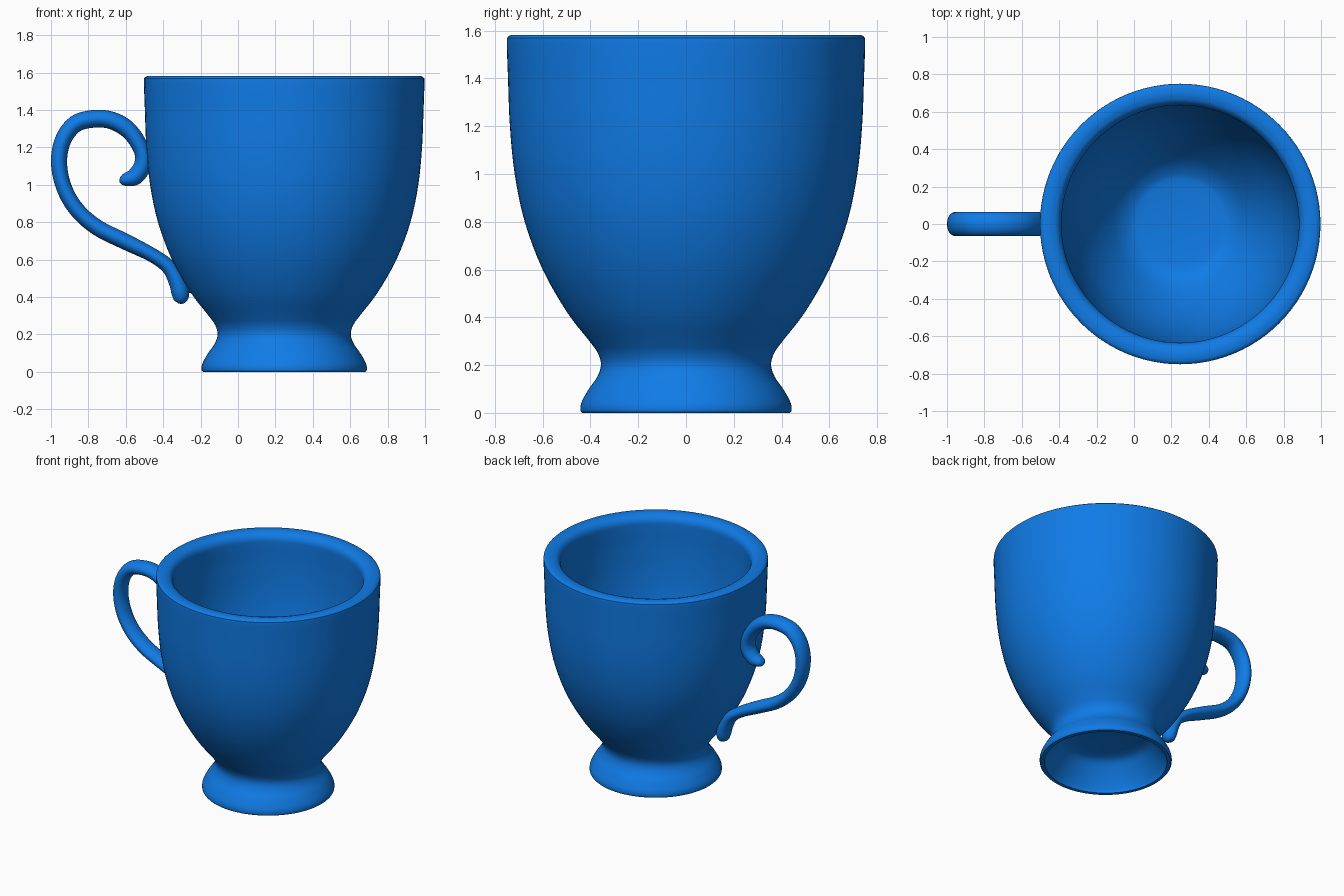
import bpy, bmesh, math
from mathutils import Vector

if "Cube" in bpy.data.objects:
    bpy.data.objects.remove(bpy.data.objects["Cube"])

blue = bpy.data.materials.new("glossy blue")
blue.diffuse_color = (0.005, 0.2, 0.8, 1)
blue.use_nodes = True
blue.node_tree.nodes["Principled BSDF"].inputs["Base Color"].default_value = blue.diffuse_color


def smooth_path(pts, steps):
    """Catmull-Rom interpolation through points of any dimension."""
    out = []
    p = [Vector(a) for a in pts]
    p = [p[0] * 2 - p[1]] + p + [p[-1] * 2 - p[-2]]
    for i in range(1, len(p) - 2):
        a, b, c, d = p[i - 1:i + 3]
        for k in range(steps):
            t = k / steps
            out.append(0.5 * (2 * b + (c - a) * t + (2 * a - 5 * b + 4 * c - d) * t * t
                              + (3 * b - a - 3 * c + d) * t ** 3))
    out.append(p[-2])
    return out


def skin(name, rings, start, end):
    """Bridge rings of points and close both ends with a pole point."""
    bm = bmesh.new()
    vr = [[bm.verts.new(v) for v in ring] for ring in rings]
    n = len(vr[0])
    for a, b in zip(vr, vr[1:]):
        for j in range(n):
            bm.faces.new((a[j], a[(j + 1) % n], b[(j + 1) % n], b[j]))
    for ring, pole in ((vr[0], start), (vr[-1], end)):
        c = bm.verts.new(pole)
        for j in range(n):
            bm.faces.new((ring[j], ring[(j + 1) % n], c))
    bmesh.ops.recalc_face_normals(bm, faces=bm.faces)
    me = bpy.data.meshes.new(name)
    bm.to_mesh(me)
    bm.free()
    me.materials.append(blue)
    ob = bpy.data.objects.new(name, me)
    bpy.context.collection.objects.link(ob)
    bpy.context.view_layer.objects.active = ob
    ob.select_set(True)
    bpy.ops.object.shade_smooth_by_angle(angle=math.radians(40))
    ob.select_set(False)
    return ob


# Cup: lathe profile from hollow underside, up the outside, down the inside
CX = 0.247
under = [(0.2, 0.2), (0.28, 0.18), (0.33, 0.13), (0.375, 0.07), (0.405, 0.02), (0.41, 0.0)]
outer = [(0.435, 0.0), (0.442, 0.012), (0.437, 0.045), (0.407, 0.1), (0.372, 0.15),
         (0.356, 0.2), (0.369, 0.25), (0.408, 0.305), (0.497, 0.42), (0.6, 0.6),
         (0.675, 0.8), (0.717, 1.0), (0.737, 1.2), (0.745, 1.4), (0.75, 1.55),
         (0.746, 1.572), (0.732, 1.582)]
inner = [(0.69, 1.582), (0.658, 1.57), (0.638, 1.54), (0.635, 1.49), (0.637, 1.35),
         (0.63, 1.15), (0.605, 0.95), (0.55, 0.73), (0.46, 0.53), (0.35, 0.37),
         (0.27, 0.305), (0.21, 0.29)]
profile = smooth_path(under, 3) + smooth_path(outer, 4) + smooth_path(inner, 4)
N = 96
circle = [(math.cos(2 * math.pi * j / N), math.sin(2 * math.pi * j / N)) for j in range(N)]
skin("cup_body", [[(CX + r * c, r * s, z) for c, s in circle] for r, z in profile],
     (CX, 0, 0.2), (CX, 0, 0.29))

# Handle: oval tube along a scrolled path; x, z, in-plane radius, sideways radius
path = [(-0.632, 1.035, 0.008, 0.01), (-0.622, 1.032, 0.026, 0.032),
        (-0.595, 1.03, 0.037, 0.046), (-0.55, 1.045, 0.046, 0.056),
        (-0.512, 1.10, 0.046, 0.062), (-0.51, 1.17, 0.043, 0.064),
        (-0.55, 1.25, 0.044, 0.064), (-0.61, 1.312, 0.047, 0.064),
        (-0.69, 1.348, 0.047, 0.064), (-0.78, 1.352, 0.047, 0.064),
        (-0.87, 1.325, 0.046, 0.064), (-0.935, 1.24, 0.044, 0.064),
        (-0.957, 1.12, 0.043, 0.064), (-0.93, 0.985, 0.042, 0.064),
        (-0.86, 0.865, 0.042, 0.064), (-0.75, 0.77, 0.043, 0.064),
        (-0.6, 0.695, 0.043, 0.064), (-0.46, 0.625, 0.038, 0.062),
        (-0.37, 0.56, 0.04, 0.06), (-0.325, 0.48, 0.045, 0.06),
        (-0.308, 0.42, 0.047, 0.056), (-0.308, 0.38, 0.034, 0.04),
        (-0.31, 0.364, 0.008, 0.01)]
pts = smooth_path(path, 5)
M = 28
rings = []
for i, p in enumerate(pts):
    a, b = pts[max(i - 1, 0)], pts[min(i + 1, len(pts) - 1)]
    t = Vector((b[0] - a[0], b[1] - a[1])).normalized()
    ring = []
    for j in range(M):
        u = 2 * math.pi * j / M
        d = p[2] * math.cos(u)
        ring.append((p[0] - t.y * d, p[3] * math.sin(u), p[1] + t.x * d))
    rings.append(ring)
skin("handle", rings, (pts[0][0], 0, pts[0][1]), (pts[-1][0], 0, pts[-1][1]))

# Small fillet where the lower scroll meets the cup
joint = [(-0.31, 0.45, 0.03), (-0.27, 0.45, 0.03), (-0.2, 0.46, 0.035)]
skin("lower_joint",
     [[(x, 0.9 * r * math.sin(2 * math.pi * j / 16), z + r * math.cos(2 * math.pi * j / 16))
       for j in range(16)] for x, z, r in joint],
     (-0.31, 0, 0.45), (-0.2, 0, 0.46))
